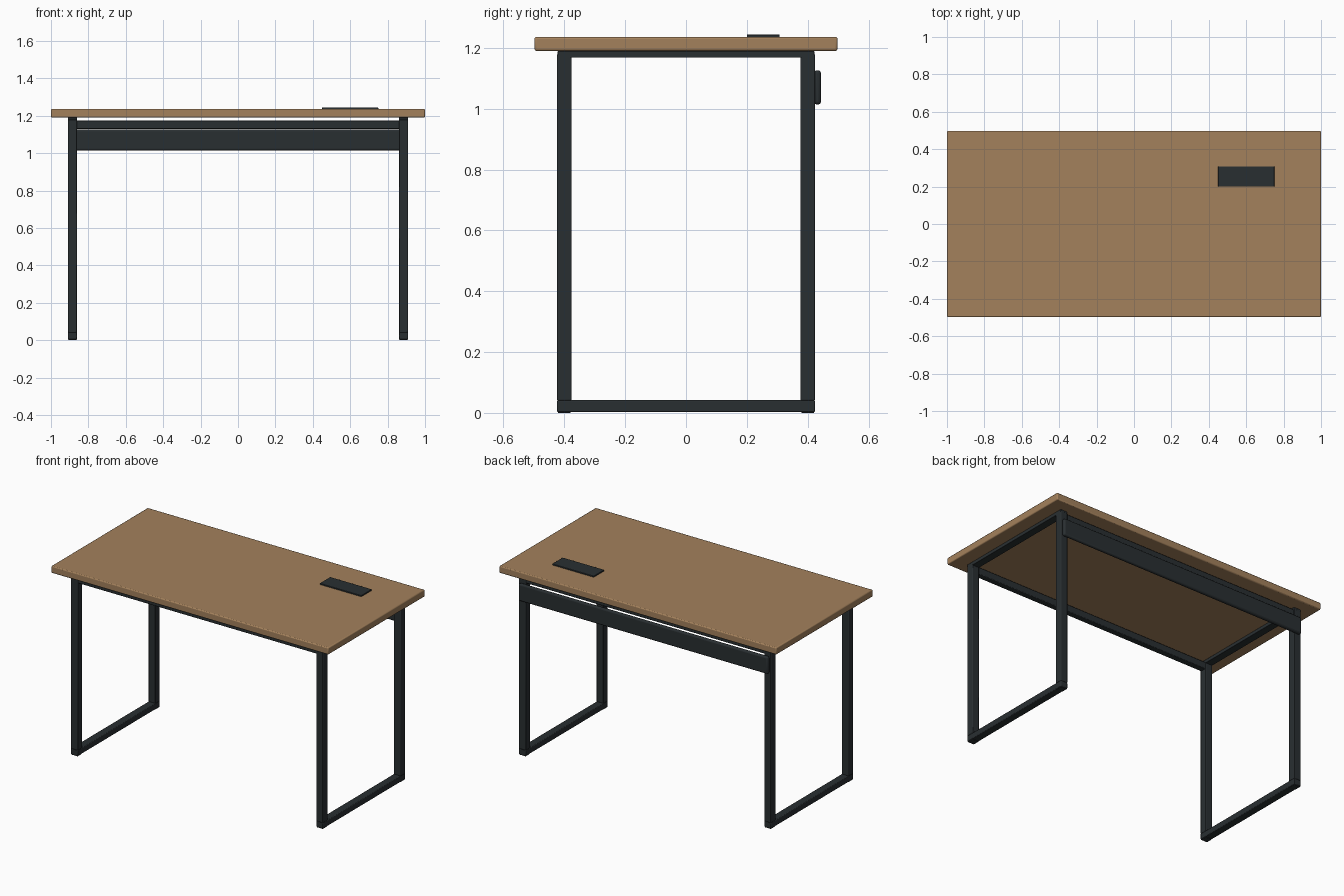
import bpy

if "Cube" in bpy.data.objects:
    bpy.data.objects.remove(bpy.data.objects["Cube"])


def material(name, rgb):
    m = bpy.data.materials.new(name)
    m.diffuse_color = (*rgb, 1)
    m.use_nodes = True
    m.node_tree.nodes["Principled BSDF"].inputs["Base Color"].default_value = m.diffuse_color
    return m


WOOD = material("wood", (0.37, 0.22, 0.107))
STEEL = material("dark_steel", (0.022, 0.028, 0.031))


def box(name, x, y, z, mat, bevel=0.004, segments=2):
    """Bevelled box from (min, max) ranges."""
    bpy.ops.mesh.primitive_cube_add(
        size=1, location=[(a + b) / 2 for a, b in (x, y, z)])
    ob = bpy.context.object
    ob.name = name
    ob.scale = [b - a for a, b in (x, y, z)]
    bpy.ops.object.transform_apply(location=False, rotation=False, scale=True)
    mod = ob.modifiers.new("bevel", "BEVEL")
    mod.width = bevel
    mod.segments = segments
    ob.data.materials.append(mat)
    bpy.ops.object.shade_smooth_by_angle()
    return ob


def span(sign, a, b):
    return tuple(sorted((sign * a, sign * b)))


# Table top and the cable cover set on it
box("table_top", (-1, 1), (-0.498, 0.498), (1.19, 1.236), WOOD, 0.006)
box("cable_cover", (0.45, 0.75), (0.2, 0.308), (1.23, 1.244), STEEL, 0.002)

# Side frames: legs, floor rail, top rail and foot pads
for side, sx in (("left", -1), ("right", 1)):
    x = span(sx, 0.86, 0.91)
    box(f"{side}_floor_rail", x, (-0.424, 0.424), (0.003, 0.042), STEEL)
    box(f"{side}_top_rail", x, (-0.422, 0.422), (1.168, 1.19), STEEL, 0.002)
    for end, sy in (("front", -1), ("back", 1)):
        y = span(sy, 0.376, 0.424)
        box(f"{side}_{end}_leg", x, y, (0.04, 1.18), STEEL)
        box(f"{side}_{end}_foot", span(sx, 0.863, 0.907),
            span(sy, 0.379, 0.421), (0, 0.01), STEEL, 0.001)

# Long beams joining the side frames
for end, sy in (("front", -1), ("back", 1)):
    box(f"{end}_beam", (-0.865, 0.865), span(sy, 0.38, 0.42),
        (1.13, 1.175), STEEL)

# Cable tray panel behind the back legs
box("back_panel", (-0.9, 0.9), (0.42, 0.444), (1.014, 1.126), STEEL, 0.01, 3)
